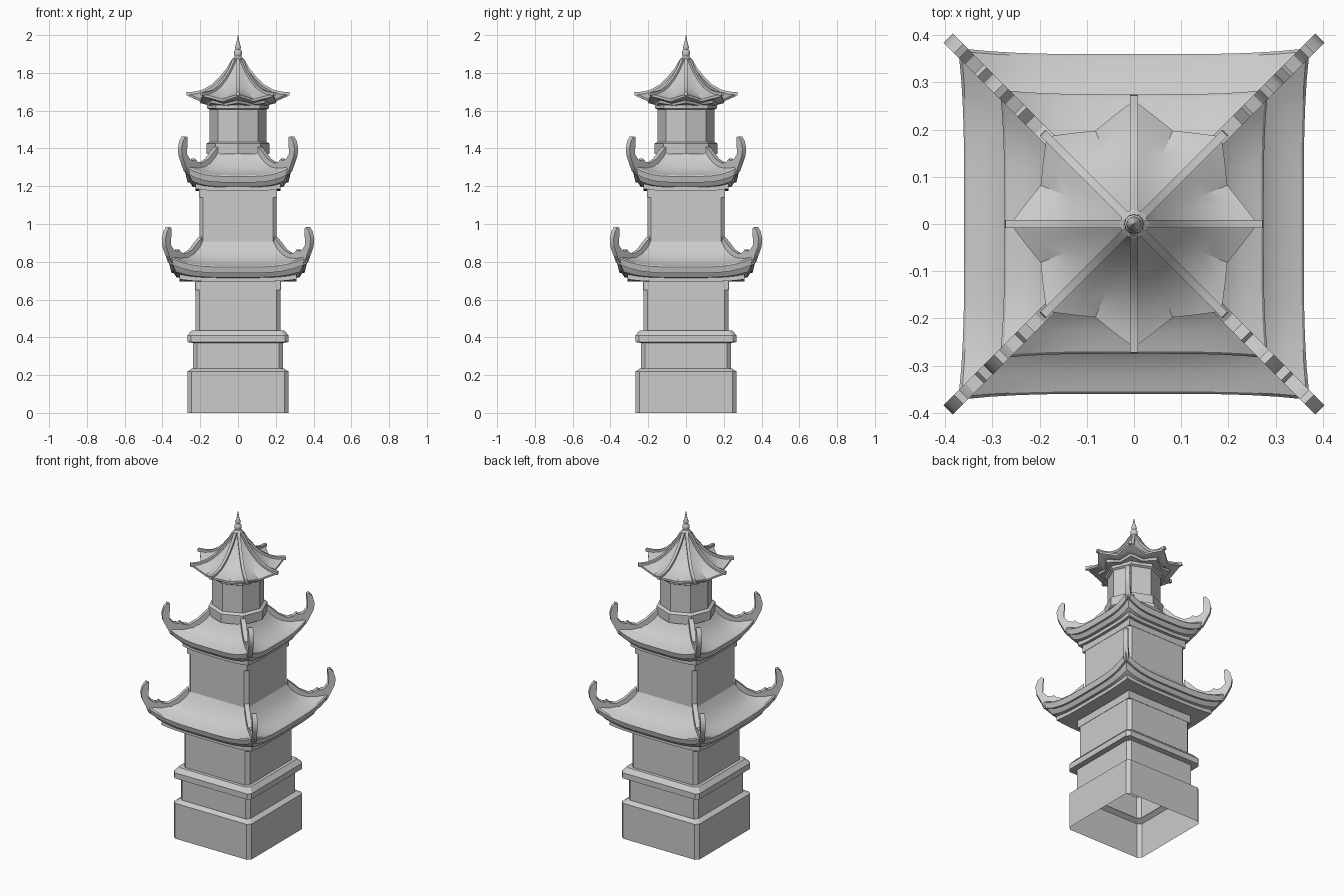
import bpy, bmesh, math
from mathutils import Vector, Matrix

if "Cube" in bpy.data.objects:
    bpy.data.objects.remove(bpy.data.objects["Cube"])


def finish(name, bm, smooth=0):
    bmesh.ops.recalc_face_normals(bm, faces=bm.faces)
    me = bpy.data.meshes.new(name)
    bm.to_mesh(me)
    bm.free()
    ob = bpy.data.objects.new(name, me)
    bpy.context.collection.objects.link(ob)
    if smooth:
        bpy.ops.object.select_all(action='DESELECT')
        ob.select_set(True)
        bpy.context.view_layer.objects.active = ob
        bpy.ops.object.shade_smooth_by_angle(angle=math.radians(smooth))
    return ob


def loft(name, rings, cap_top=False, smooth=0):
    bm = bmesh.new()
    rows = [[bm.verts.new(p) for p in r] for r in rings]
    n = len(rows[0])
    for a, b in zip(rows, rows[1:]):
        for i in range(n):
            j = (i + 1) % n
            bm.faces.new((a[i], a[j], b[j], b[i]))
    if cap_top:
        bm.faces.new(rows[-1])
    return finish(name, bm, smooth)


def square(h, z, c=0.02):
    """Square ring with cut corners"""
    k = h - c
    return [(h, -k, z), (h, k, z), (k, h, z), (-k, h, z),
            (-h, k, z), (-h, -k, z), (-k, -h, z), (k, -h, z)]


def polygon(n, r, z, phase=0):
    return [(r * math.cos(phase + math.tau * i / n),
             r * math.sin(phase + math.tau * i / n), z) for i in range(n)]


def eave_ring(n, r, z, rise, flare, power, seg, phase):
    """Polygon ring whose sides lift and flare toward the corners"""
    c = [Vector(p) for p in polygon(n, r, z, phase)]
    out = []
    for k in range(n):
        for s in range(seg):
            u = s / seg
            t = abs(2 * u - 1)
            p = c[k].lerp(c[(k + 1) % n], u)
            f = 1 + flare * t ** power
            out.append((p.x * f, p.y * f, z + rise * t ** power))
    return out


def ridge(name, outline, width, angle, scale_r=1.0):
    """Side outline (distance, height) given thickness and turned into place"""
    bm = bmesh.new()
    sides = [[bm.verts.new((d * scale_r, s * width / 2, z)) for d, z in outline]
             for s in (-1, 1)]
    n = len(outline)
    for side in sides:
        bm.faces.new(side)
    for i in range(n):
        j = (i + 1) % n
        bm.faces.new((sides[0][i], sides[0][j], sides[1][j], sides[1][i]))
    bmesh.ops.triangulate(bm, faces=[f for f in bm.faces if len(f.verts) > 4])
    bm.transform(Matrix.Rotation(angle, 4, 'Z'))
    return finish(name, bm, 30)


# Stepped base and first storey, open underneath
loft("base", [square(h, z) for h, z in [
    (0.267, 0), (0.267, 0.22), (0.243, 0.235), (0.238, 0.235), (0.238, 0.37),
    (0.268, 0.375), (0.268, 0.41), (0.245, 0.437), (0.225, 0.437)]])

# Square storeys with cut corners and a square band on top
for name, h, z0, z1, z2 in (("first_storey", 0.225, 0.437, 0.65, 0.70),
                            ("second_storey", 0.205, 0.89, 1.14, 1.185)):
    loft(name, [square(h, z0), square(h, z1)])
    loft(name + "_band", [square(h - 0.01, z1, 0.001), square(h + 0.002, z1, 0.001),
                          square(h + 0.002, z2, 0.001)])

# Two square roofs share one profile: half width, height, corner lift, corner flare
ROOF = [(0.20, 0.695, 0, 0), (0.31, 0.695, 0.012, 0), (0.31, 0.715, 0.018, 0),
        (0.325, 0.717, 0.03, 0.01), (0.34, 0.74, 0.045, 0.02), (0.352, 0.74, 0.05, 0.03),
        (0.36, 0.772, 0.055, 0.035), (0.355, 0.778, 0.055, 0.03), (0.315, 0.79, 0.035, 0.02),
        (0.28, 0.81, 0.018, 0), (0.25, 0.838, 0.006, 0), (0.225, 0.872, 0, 0),
        (0.205, 0.907, 0, 0)]
HORN = [(0.20, 0.93), (0.225, 0.9), (0.25, 0.866), (0.285, 0.842), (0.305, 0.845),
        (0.322, 0.866), (0.328, 0.853), (0.348, 0.862), (0.365, 0.89), (0.37, 0.92),
        (0.367, 0.955), (0.361, 0.978), (0.372, 0.984), (0.386, 0.96), (0.394, 0.92),
        (0.39, 0.88), (0.378, 0.845), (0.362, 0.80), (0.345, 0.78), (0.30, 0.795),
        (0.25, 0.825), (0.20, 0.89)]
for name, dr, dz in (("lower_roof", 0, 0), ("middle_roof", -0.085, 0.48)):
    loft(name, [eave_ring(4, (h + dr) * math.sqrt(2), z + dz, rise, fl, 4, 12, math.pi / 4)
                for h, z, rise, fl in ROOF], cap_top=True, smooth=28)
    for k in range(4):
        ridge(f"{name}_horn_{k + 1}", [(d + dr, z + dz) for d, z in HORN],
              0.028, math.pi / 4 + k * math.pi / 2, math.sqrt(2))

# Eight sided top storey with collars
loft("top_storey", [polygon(8, r, z) for r, z in [
    (0.168, 1.37), (0.168, 1.425), (0.15, 1.435), (0.15, 1.605),
    (0.163, 1.612), (0.163, 1.64)]], cap_top=True)

# Eight pointed top roof: corner radius, height, corner lift
TOP = [(0.14, 1.625, 0), (0.20, 1.628, 0.012), (0.205, 1.64, 0.016), (0.235, 1.637, 0.028),
       (0.262, 1.648, 0.028), (0.262, 1.66, 0.028), (0.225, 1.672, 0.018),
       (0.18, 1.696, 0.008), (0.14, 1.722, 0.004), (0.10, 1.762, 0), (0.06, 1.81, 0),
       (0.035, 1.85, 0), (0.022, 1.88, 0)]
rings = []
for r, z, rise in TOP:
    f = 0.13 * min(1, r / 0.24) ** 2
    rings.append(eave_ring(8, r / (1 + f), z, rise, f, 1, 4, 0))
loft("top_roof", rings, cap_top=True, smooth=28)
for k in range(8):
    ridge(f"top_roof_ridge_{k + 1}", [
        (0.015, 1.89), (0.035, 1.868), (0.06, 1.825), (0.10, 1.776), (0.14, 1.738),
        (0.185, 1.712), (0.225, 1.701), (0.272, 1.698), (0.274, 1.68), (0.225, 1.68),
        (0.18, 1.69), (0.10, 1.75), (0.015, 1.86)], 0.017, k * math.pi / 4)

# Finial
loft("finial", [polygon(12, r, z) for r, z in [
    (0.03, 1.862), (0.03, 1.875), (0.015, 1.885), (0.021, 1.90), (0.02, 1.915),
    (0.012, 1.925), (0.016, 1.937), (0.009, 1.955), (0.001, 2.0)]],
    cap_top=True, smooth=40)
